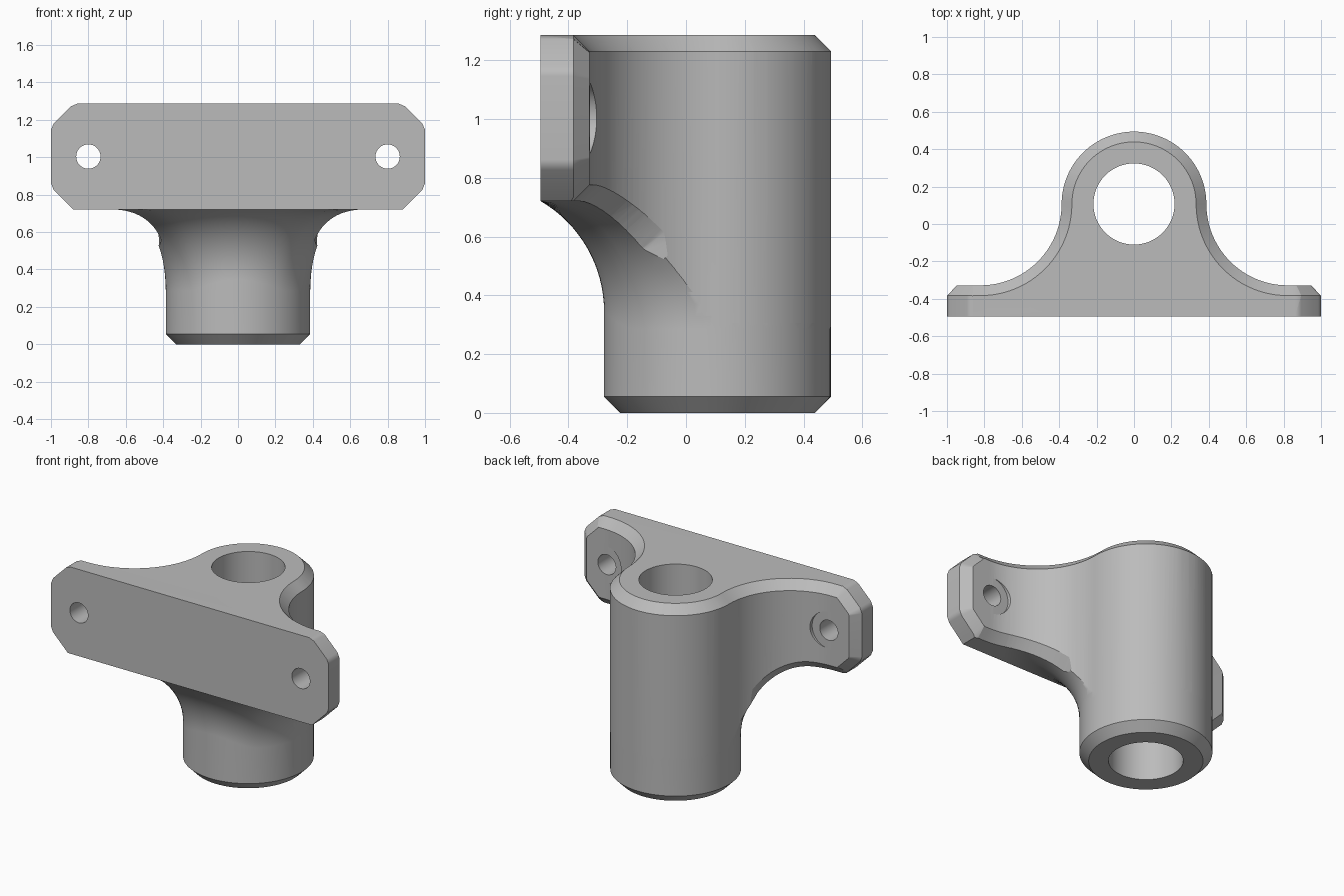
import bpy, bmesh
from math import sin, cos, acos, pi, radians, hypot
from mathutils import Vector

cube = bpy.data.objects.get("Cube")
if cube:
    bpy.data.objects.remove(cube)

# Main dimensions
CY, R, BORE = 0.107, 0.387, 0.217       # tube centre, outer and bore radius
F = 0.435                               # fillet radius between tube and plate
FRONT, BACK = -0.495, CY - 0.435        # plate faces
LOW, TOP = 0.721, 1.286                 # plate bottom and top
MID = (LOW + TOP) / 2
CH = 0.055                              # chamfer size


def loft(name, rings):
    """Closed solid through a list of rings with equal point counts."""
    bm = bmesh.new()
    loops = [[bm.verts.new(p) for p in ring] for ring in rings]
    n = len(loops[0])
    for a, b in zip(loops, loops[1:]):
        for i in range(n):
            j = (i + 1) % n
            bm.faces.new((a[i], a[j], b[j], b[i]))
    bm.faces.new(loops[0][::-1])
    bm.faces.new(loops[-1])
    bmesh.ops.recalc_face_normals(bm, faces=bm.faces)
    mesh = bpy.data.meshes.new(name)
    bm.to_mesh(mesh)
    bm.free()
    obj = bpy.data.objects.new(name, mesh)
    bpy.context.collection.objects.link(obj)
    return obj


def rod(name, centre, radius, start, end, axis, n=48):
    """Cylinder along y or z."""
    def ring(h):
        pts = []
        for i in range(n):
            u = centre[0] + radius * cos(2 * pi * i / n)
            v = centre[1] + radius * sin(2 * pi * i / n)
            pts.append((u, v, h) if axis == "z" else (u, h, v))
        return pts
    return loft(name, [ring(start), ring(end)])


def combine(obj, tool, operation):
    mod = obj.modifiers.new("cut", "BOOLEAN")
    mod.operation, mod.solver, mod.object = operation, "EXACT", tool
    bpy.context.view_layer.objects.active = obj
    bpy.ops.object.modifier_apply(modifier=mod.name)
    bpy.data.objects.remove(tool)


def mirrored(points):
    return points + [(-p[0], *p[1:]) for p in reversed(points)]


def arc_point(deg):
    """Point and outward normal on the plan fillet."""
    c, s = cos(radians(deg)), sin(radians(deg))
    return Vector((R + F + F * c, CY + F * s, 0)), Vector((-c, -s, 0))


# Plan outline: plate, concave fillets and round tube back
half = [(1.1, FRONT), (1.1, BACK)]
half += [tuple(arc_point(270 - 3.75 * i)[0].xy) for i in range(25)]
half += [(R * cos(pi * i / 48), CY + R * sin(pi * i / 48)) for i in range(1, 24)]
plan = half + [(0, CY + R)] + [(-x, y) for x, y in reversed(half)]
bracket = loft("bracket", [[(x, y, z) for x, y in plan] for z in (-0.1, 1.4)])

# Underside: tube foot flaring out in a fillet to the plate bottom
columns = []
for i in range(96):
    t = 2 * pi * i / 96
    reach = R + F
    if sin(t) < -0.01:
        reach = min(reach, (CY - FRONT + 0.001) / -sin(t))
    sweep = acos(max(-1, min(1, 1 - (reach - R) / F)))
    base = LOW - F * sin(sweep)
    prof = [(R - CH, 0), (R - 0.001, CH)]
    for k in range(17):
        a = sweep * k / 16
        prof.append((R - 0.001 + F * (1 - cos(a)), base + F * sin(a)))
    prof += [(3, LOW), (3, 1.5)]
    columns.append([(r * cos(t), CY + r * sin(t), z) for r, z in prof])
combine(bracket, loft("underside", list(zip(*columns))), "INTERSECT")

# Front outline with clipped, slightly rounded plate corners
corner = [(0.86, LOW), (0.894, LOW + 0.014), (0.986, LOW + 0.106), (1, LOW + 0.14)]
edge = corner + [(x, 2 * MID - z) for x, z in reversed(corner)]
outline = mirrored([(0.42, -0.2), (0.42, 0.26)] + edge[1:])
combine(bracket, loft("front_outline", [[(x, y, z) for x, z in outline]
                                        for y in (-1, 1)]), "INTERSECT")

# Chamfer path as (point, side normal, rim normal, size)
path = []
for i in range(23):                     # flared bottom edge
    p, na = arc_point(204 + 3 * i)
    r = hypot(p.x, p.y - CY)
    out = max(0, (R + F - r) / F)
    rise = (1 - out * out) ** 0.5
    p.z = LOW - F + F * rise
    nb = Vector((p.x / r * out, (p.y - CY) / r * out, -rise))
    size = CH * max(0.1, min(1, (-0.06 - p.y) / 0.05))
    path.append((p, na, nb, size))
for i, (x, z) in enumerate(edge):       # plate end
    nb = Vector((0, 0, 0))
    for a, b in ((i - 1, i), (i, i + 1)):
        if 0 <= a and b < len(edge):
            nb += Vector((edge[b][1] - edge[a][1], 0, edge[a][0] - edge[b][0])).normalized()
    if i in (0, len(edge) - 1):
        nb = Vector((0, 0, -1 if i == 0 else 1))
    path.append((Vector((x, BACK, z)), Vector((0, 1, 0)), nb.normalized(), CH))
up = Vector((0, 0, 1))
for i in range(25):                     # top rim, fillet then tube
    p, na = arc_point(270 - 3.75 * i)
    path.append((p + up * TOP, na, up, CH))
for i in range(1, 25):
    na = Vector((cos(pi * i / 48), sin(pi * i / 48), 0))
    path.append((Vector((0, CY, TOP)) + na * R, na, up, CH))

rings = []
for p, na, nb, size in path:
    da = (na * nb.dot(na) - nb).normalized()
    db = (nb * na.dot(nb) - na).normalized()
    a, b = p + da * size, p + db * size
    rings.append([a + (a - b) * 0.3, b + (b - a) * 0.3, p + (na + nb) * size * 1.2])
flip = [[Vector((-v.x, v.y, v.z)) for v in ring] for ring in rings[-2::-1]]
combine(bracket, loft("chamfer", rings + flip), "DIFFERENCE")

# Tube bore, screw holes and spot faces
combine(bracket, rod("bore", (0, CY), BORE, -0.5, 2, "z", 64), "DIFFERENCE")
for side in (-1, 1):
    spot = (side * 0.8, MID)
    combine(bracket, rod("spot_face", spot, 0.12, BACK + 0.001, 0.1, "y"), "DIFFERENCE")
    combine(bracket, rod("screw_hole", spot, 0.065, -1, 0.1, "y"), "DIFFERENCE")

# Material and shading
grey = bpy.data.materials.new("plain grey")
grey.use_nodes = True
colour = (0.5, 0.5, 0.5, 1)
grey.diffuse_color = colour
grey.node_tree.nodes["Principled BSDF"].inputs["Base Color"].default_value = colour
bracket.data.materials.clear()
bracket.data.materials.append(grey)
for face in bracket.data.polygons:
    face.material_index = 0
bpy.ops.object.select_all(action="DESELECT")
bracket.select_set(True)
bpy.context.view_layer.objects.active = bracket
bpy.ops.object.shade_smooth_by_angle(angle=radians(28))
weighted = bracket.modifiers.new("even shading", "WEIGHTED_NORMAL")
weighted.keep_sharp = True
